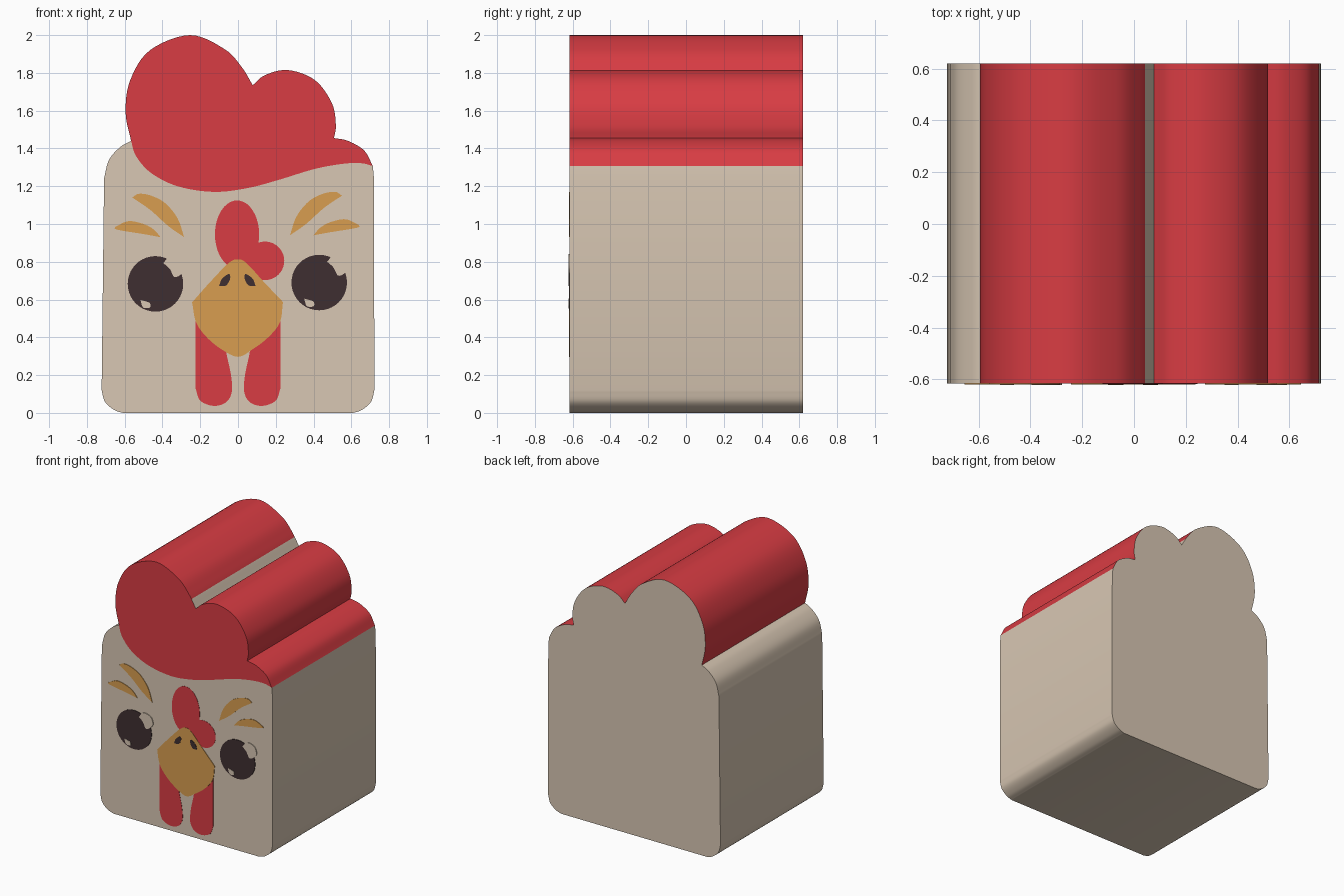
import bpy, bmesh, math
from mathutils import Vector

if "Cube" in bpy.data.objects:
    bpy.data.objects.remove(bpy.data.objects["Cube"])


def material(name, rgb):
    m = bpy.data.materials.new(name)
    m.diffuse_color = [((c / 255 + 0.055) / 1.055) ** 2.4 for c in rgb] + [1]
    m.use_nodes = True
    m.node_tree.nodes["Principled BSDF"].inputs["Base Color"].default_value = m.diffuse_color
    return m


BEIGE = material("beige", (216, 199, 179))
RED = material("red", (216, 60, 67))
GOLD = material("gold", (216, 158, 80))
DARK = material("dark_brown", (62, 47, 49))
FRONT, BACK = -0.616, 0.619


def curve(pts, steps=6):
    """Smooth open curve through the points."""
    p = [Vector(q) for q in pts]
    p = [2 * p[0] - p[1]] + p + [2 * p[-1] - p[-2]]
    out = []
    for a, b, c, d in zip(p, p[1:], p[2:], p[3:]):
        for k in range(steps):
            t = k / steps
            out.append(0.5 * (2 * b + (c - a) * t + (2 * a - 5 * b + 4 * c - d) * t * t
                              + (3 * b - a - 3 * c + d) * t ** 3))
    return out + [p[-2]]


def join(*runs):
    """Chain runs of points into one closed loop, dropping repeated ends."""
    out = []
    for run in runs:
        for q in run:
            q = Vector(q)
            if not out or (q - out[-1]).length > 1e-4:
                out.append(q)
    if (out[0] - out[-1]).length < 1e-4:
        out.pop()
    return out


def prism(name, loop, y0, y1, mats, skip=0, back=True, side_rule=None):
    """Extrude a loop in y; the first `skip` edges get no side face."""
    area = sum(a.x * b.y - b.x * a.y for a, b in zip(loop, loop[1:] + loop[:1]))
    if area < 0:
        loop = loop[::-1]
    bm = bmesh.new()
    f = [bm.verts.new((q.x, y0, q.y)) for q in loop]
    b = [bm.verts.new((q.x, y1, q.y)) for q in loop]
    bm.faces.new(f)
    if back:
        bm.faces.new(b[::-1]).material_index = len(mats) - 1
    n = len(loop)
    for i in range(skip, n):
        j = (i + 1) % n
        face = bm.faces.new((f[i], b[i], b[j], f[j]))
        if side_rule and side_rule((loop[i] + loop[j]) / 2):
            face.material_index = 1
    me = bpy.data.meshes.new(name)
    bm.to_mesh(me)
    bm.free()
    for m in mats:
        me.materials.append(m)
    ob = bpy.data.objects.new(name, me)
    bpy.context.collection.objects.link(ob)
    if back:
        bpy.ops.object.select_all(action='DESELECT')
        ob.select_set(True)
        bpy.context.view_layer.objects.active = ob
        bpy.ops.object.shade_smooth_by_angle(angle=math.radians(35))
    return ob


def plate(name, loop, layer, mat):
    prism(name, loop, FRONT - 0.002 * layer, FRONT, [mat], back=False)


def ellipse(cx, cz, rx, rz, n=40):
    return [Vector((cx + rx * math.cos(2 * math.pi * i / n),
                    cz + rz * math.sin(2 * math.pi * i / n))) for i in range(n)]


def closed(pts):
    return join(curve(pts + pts[:1]))


def mirrored(loop, dx=0, dz=0):
    return [Vector((-q.x + dx, q.y + dz)) for q in loop]


# Seam between the head and the comb, left to right
seam = curve([(-.566, 1.44), (-.54, 1.36), (-.46, 1.27), (-.32, 1.20), (-.13, 1.17), (.05, 1.19),
              (.22, 1.235), (.40, 1.29), (.55, 1.318), (.65, 1.322), (.714, 1.307)])
skip = len(seam) - 1

# Head block
shoulder = curve([(-.566, 1.44), (-.624, 1.407), (-.683, 1.339), (-.709, 1.243)])
left_foot = curve([(-.722, .12), (-.704, .058), (-.656, .016), (-.61, 0)])
right_foot = mirrored(left_foot)[::-1]
prism("head", join(seam[::-1], shoulder, left_foot, right_foot, [(.72, 1.24)]),
      FRONT, BACK, [BEIGE], skip)

# Comb with three lobes, beige at the back and in the cleft
lobe_small = curve([(.714, 1.307), (.667, 1.39), (.582, 1.44), (.508, 1.455)])
lobe_mid = curve([(.508, 1.455), (.518, 1.524), (.497, 1.64), (.407, 1.762), (.264, 1.815),
                  (.143, 1.788), (.078, 1.735)])
lobe_big = curve([(.078, 1.735), (.02, 1.83), (-.07, 1.925), (-.254, 2.0), (-.466, 1.92),
                  (-.571, 1.76), (-.595, 1.59), (-.566, 1.44)])
prism("comb", join(seam, lobe_small, lobe_mid, lobe_big), FRONT, BACK, [RED, BEIGE], skip,
      side_rule=lambda c: .04 < c.x < .078 and c.y > 1.7)

# Red knob over the beak
plate("knob_tall", ellipse(-.005, .945, .117, .18), 1, RED)
plate("knob_side", ellipse(.143, .805, .102, .102), 1, RED)

# Wattles
wattle = join([(-.225, .53)], curve([(-.225, .13), (-.2, .065), (-.13, .037), (-.065, .055),
              (-.033, .11), (-.037, .2), (-.062, .32), (-.08, .45)]))
plate("wattle_left", wattle, 1, RED)
plate("wattle_right", mirrored(wattle), 1, RED)

# Beak and nostrils
plate("beak", join(
    curve([(-.243, .585), (-.15, .69), (-.05, .793), (0, .813), (.045, .793), (.14, .69), (.238, .587)]),
    curve([(.238, .587), (.222, .48), (.16, .40), (.075, .335), (0, .297), (-.085, .335),
           (-.165, .40), (-.222, .48), (-.243, .585)])), 2, GOLD)
nostril = closed([(-.1, .672), (-.085, .71), (-.048, .735), (-.042, .71), (-.063, .675)])
plate("nostril_left", nostril, 3, DARK)
plate("nostril_right", mirrored(nostril, -.007), 3, DARK)

# Brow feathers
upper = join(curve([(-.56, 1.14), (-.525, 1.16), (-.46, 1.15), (-.385, 1.11), (-.32, 1.03), (-.285, .93)]),
             curve([(-.285, .93), (-.37, .99), (-.465, 1.075), (-.56, 1.14)]))
lower = join(curve([(-.65, .985), (-.58, 1.015), (-.50, 1.0), (-.445, .97), (-.41, .93)]),
             curve([(-.41, .93), (-.49, .945), (-.64, .97), (-.65, .985)]))
for name, loop in (("brow_upper", upper), ("brow_lower", lower)):
    plate(name + "_left", loop, 2, GOLD)
    plate(name + "_right", mirrored(loop, -.01, .01), 2, GOLD)

# Eyes with two glints each
glint = closed([(.042, .11), (.08, .15), (.14, .135), (.16, .085), (.135, .05), (.1, .037), (.075, .08)])
spark = closed([(-.08, -.085), (-.032, -.1), (-.03, -.125), (-.065, -.125)])
for side, cx, cz in (("left", -.437, .683), ("right", .43, .69)):
    c = Vector((cx, cz))
    plate("eye_" + side, ellipse(cx, cz, .147, .147), 2, DARK)
    plate("eye_glint_" + side, [c + q for q in glint], 3, BEIGE)
    plate("eye_spark_" + side, [c + q for q in spark], 3, BEIGE)
